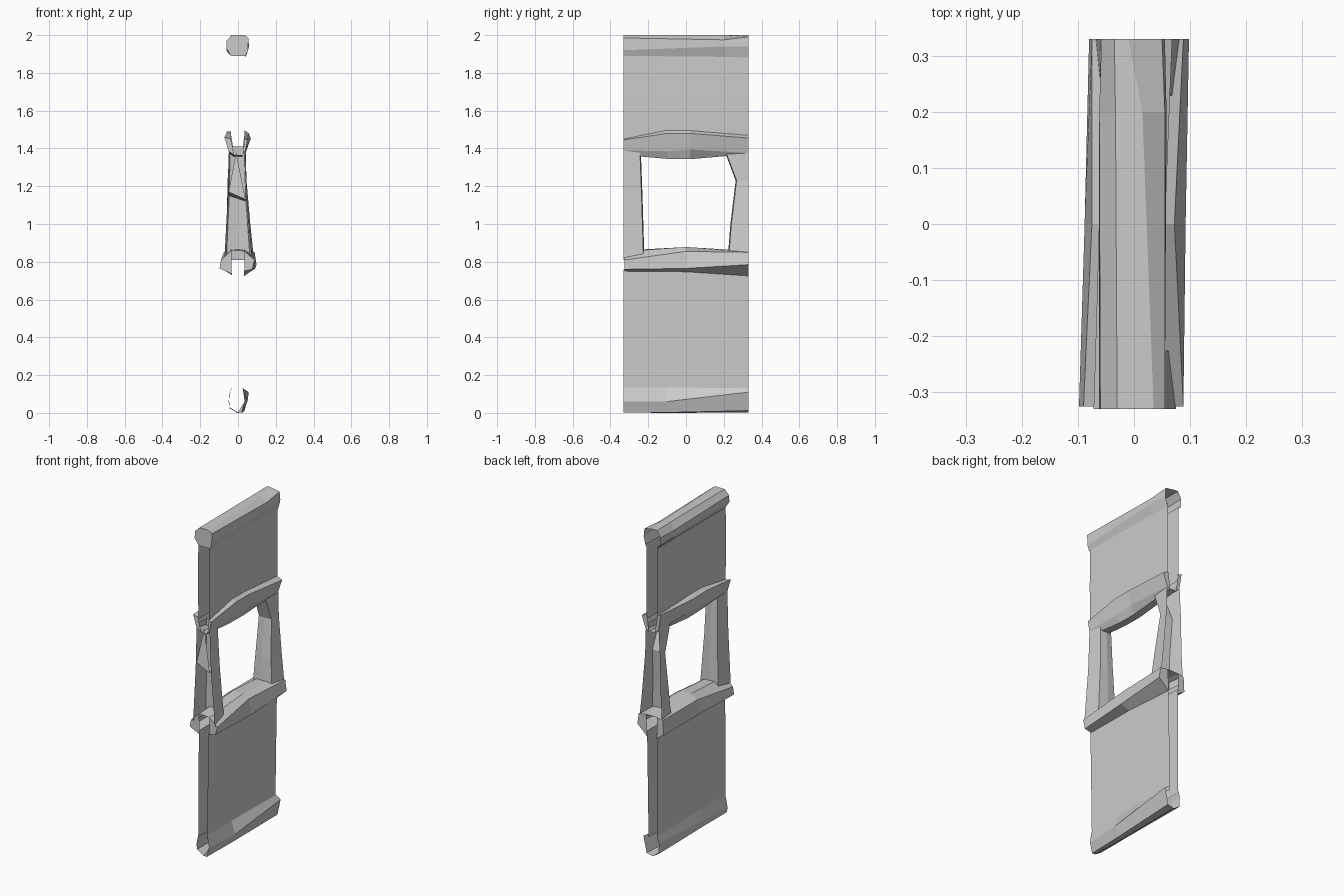
import bpy


def make(name, verts, faces):
    me = bpy.data.meshes.new(name)
    me.from_pydata(verts, [], faces)
    me.validate()
    me.update()
    ob = bpy.data.objects.new(name, me)
    bpy.context.collection.objects.link(ob)
    return ob


def strip(name, rows, caps_start=(), caps_end=()):
    """Skin rows of equal length; caps list point indices on the end rows."""
    n = len(rows[0])
    verts = [p for r in rows for p in r]
    faces = [(j * n + i, j * n + i + 1, (j + 1) * n + i + 1, (j + 1) * n + i)
             for j in range(len(rows) - 1) for i in range(n - 1)]
    last = (len(rows) - 1) * n
    faces += [tuple(c) for c in caps_start]
    faces += [tuple(last + i for i in reversed(c)) for c in caps_end]
    return make(name, verts, faces)


def beam(name, sections, caps_start=(), caps_end=()):
    """Horizontal beam: (y, [(x, z), ...]) cross-sections."""
    rows = [[(x, y, z) for x, z in prof] for y, prof in sections]
    return strip(name, rows, caps_start, caps_end)


W = 0.33

# Wall panels: two thin skins each, with open ends
for part, levels in (
        ("lower", [(0.11, -0.035, 0.022), (0.45, -0.036, 0.027), (0.76, -0.033, 0.032)]),
        ("upper", [(1.44, -0.036, 0.034), (1.65, -0.04, 0.037), (1.90, -0.037, 0.036)])):
    for side, k in (("left", 1), ("right", 2)):
        strip(f"{part}_panel_{side}",
              [[(lv[k], -W, lv[0]), (lv[k], W, lv[0])] for lv in levels])

# Rounded, chipped rail along the top
beam("top_rail", [
    (-W, [(-.037, 1.89), (-.062, 1.93), (-.06, 1.97), (-.03, 2.0),
          (.035, 2.0), (.055, 1.985), (.053, 1.92), (.04, 1.89)]),
    (.2, [(-.037, 1.89), (-.06, 1.92), (-.062, 1.96), (-.033, 2.0),
          (.015, 2.0), (.055, 1.975), (.058, 1.94), (.04, 1.885)]),
    (W, [(-.037, 1.89), (-.055, 1.91), (-.058, 1.96), (-.035, 2.0),
         (-.01, 2.0), (.05, 1.99), (.055, 1.94), (.04, 1.88)]),
], caps_start=[range(8)])

# Rail along the ground
beam("bottom_rail", [
    (-W, [(-.035, .135), (-.05, .06), (-.045, .03), (0, .002),
          (.02, .002), (.035, .06), (.025, .135)]),
    (-.1, [(-.035, .135), (-.048, .07), (-.045, .03), (-.005, 0),
           (.025, .002), (.05, .06), (.025, .135)]),
    (W, [(-.035, .13), (-.048, .09), (-.045, .025), (-.005, .002),
         (.035, .012), (.057, .11), (.025, .13)]),
], caps_start=[(3, 4, 5)])

# Window sill with wings jutting out on both sides
beam("window_sill", [
    (-.325, [(-.033, .735), (-.098, .765), (-.09, .81), (-.035, .86),
             (.035, .855), (.088, .81), (.075, .76), (.033, .75)]),
    (0, [(-.033, .74), (-.088, .765), (-.075, .85), (-.035, .878),
         (.035, .878), (.072, .855), (.092, .765), (.033, .747)]),
    (W, [(-.033, .73), (-.08, .76), (-.075, .85), (-.035, .858),
         (.035, .858), (.088, .85), (.098, .785), (.033, .725)]),
], [(0, 1, 2, 3), (4, 5, 6, 7)], [(0, 1, 2, 3), (4, 5, 6, 7)])

# Window header flaring out toward its top edge
beam("window_header", [
    (-W, [(-.038, 1.45), (-.072, 1.46), (-.05, 1.385), (-.02, 1.365),
          (.025, 1.365), (.04, 1.39), (.05, 1.445), (.034, 1.45)]),
    (-.1, [(-.038, 1.49), (-.065, 1.475), (-.05, 1.385), (-.025, 1.345),
           (.02, 1.345), (.04, 1.385), (.056, 1.48), (.034, 1.497)]),
    (.02, [(-.038, 1.49), (-.062, 1.47), (-.045, 1.39), (-.025, 1.343),
           (.02, 1.343), (.04, 1.395), (.056, 1.48), (.034, 1.495)]),
    (W, [(-.038, 1.48), (-.06, 1.49), (-.045, 1.39), (-.02, 1.37),
         (.02, 1.37), (.04, 1.375), (.068, 1.455), (.034, 1.47)]),
], [(0, 1, 2, 3), (4, 5, 6, 7)], [(0, 1, 2, 3), (4, 5, 6, 7)])


# Posts either side of the window: outer edge, inner reveal, outer edge
def post(name, s, levels):
    strip(name, [[(xl, s * W, z), (xl * .85, s * y, z), (-.005, s * (y - .005), z),
                  (xr * .85, s * y, z), (xr, s * W, z)]
                 for z, xl, xr, y in levels])


post("front_post", -1, [(.81, -.072, .075, .225), (1.14, -.055, .048, .235),
                        (1.41, -.048, .038, .245)])
post("back_post", 1, [(.81, -.07, .085, .225), (1.0, -.06, .065, .24),
                      (1.23, -.055, .045, .268), (1.41, -.045, .04, .2)])

# Chipped facet on the outer end of the front post
make("post_chip", [(-.01, -.31, 1.38), (-.05, -W, 1.17), (.04, -W, 1.13),
                   (-.05, -.26, 1.15), (.04, -.26, 1.12)],
     [(0, 1, 2), (1, 3, 4, 2)])
